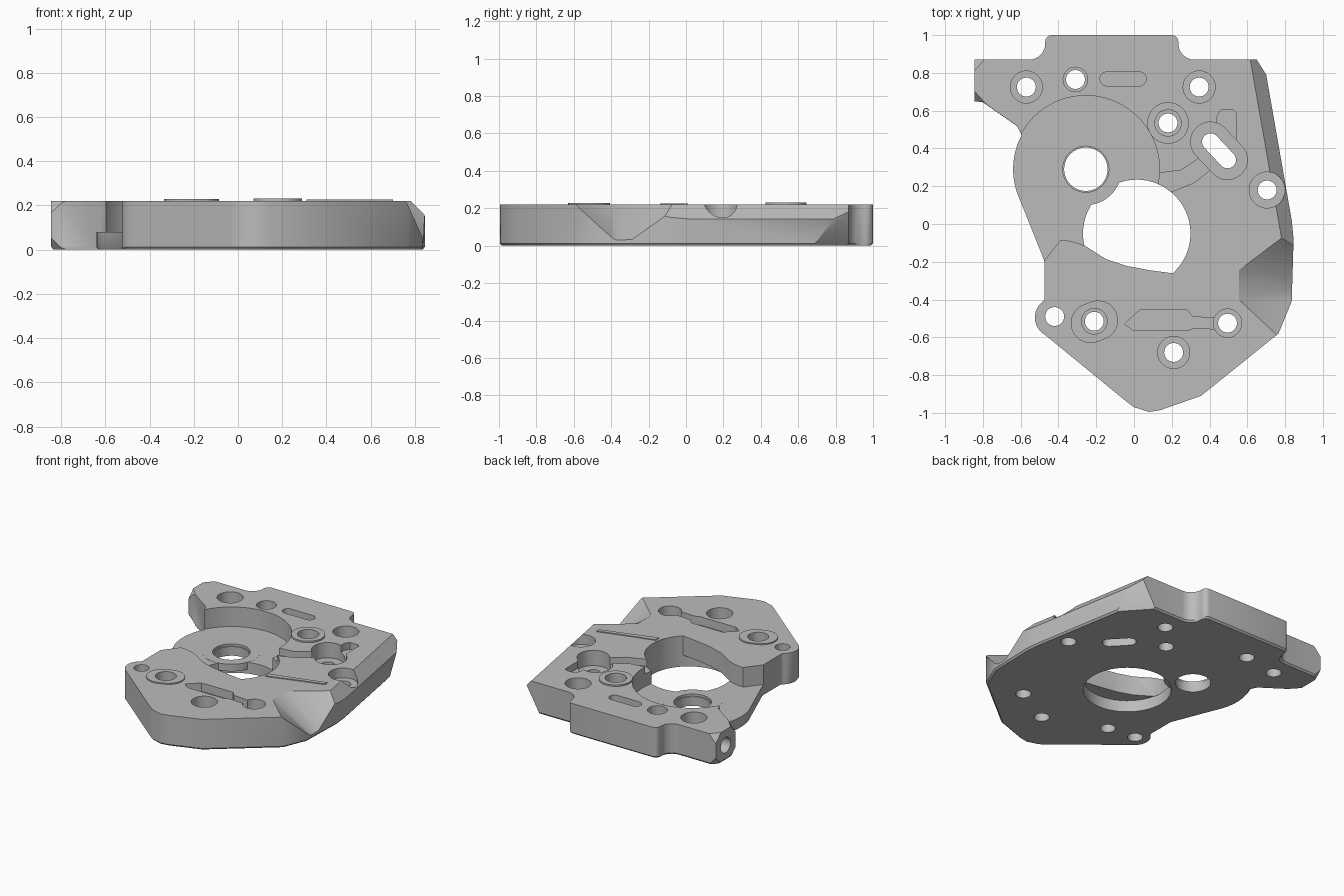
import bpy, bmesh, math
from mathutils import Vector

cube = bpy.data.objects.get("Cube")
if cube:
    bpy.data.objects.remove(cube, do_unlink=True)

TOP, FLOOR = 0.22, 0.08

grey = bpy.data.materials.new("machined_grey")
grey.use_nodes = True
colour = (0.5, 0.5, 0.5, 1)
grey.diffuse_color = colour
grey.node_tree.nodes["Principled BSDF"].inputs["Base Color"].default_value = colour


def make_object(name, bm):
    bmesh.ops.recalc_face_normals(bm, faces=bm.faces)
    mesh = bpy.data.meshes.new(name)
    bm.to_mesh(mesh)
    bm.free()
    mesh.materials.append(grey)
    obj = bpy.data.objects.new(name, mesh)
    bpy.context.collection.objects.link(obj)
    return obj


def arc(x, y, r, start=0, end=360, n=40):
    full = end - start == 360
    count = n if full else n + 1
    angles = [math.radians(start + (end - start) * i / n) for i in range(count)]
    return [(x + r * math.cos(a), y + r * math.sin(a)) for a in angles]


def slot(a, b, r):
    d = math.degrees(math.atan2(b[1] - a[1], b[0] - a[0]))
    return arc(*b, r, d - 90, d + 90, 16) + arc(*a, r, d + 90, d + 270, 16)


def prism_mesh(points, z0, z1, lower_scale=1.0, rim=0.0):
    """Extrude a closed profile, with an optional chamfered lower rim."""
    bm = bmesh.new()
    levels = [(z0, lower_scale)] + ([(z0 + rim, 1)] if rim else []) + [(z1, 1)]
    rings = [[bm.verts.new((x * s, y * s, z)) for x, y in points] for z, s in levels]
    bm.faces.new(rings[0][::-1])
    bm.faces.new(rings[-1])
    for low, high in zip(rings, rings[1:]):
        for i in range(len(points)):
            j = (i + 1) % len(points)
            bm.faces.new((low[i], low[j], high[j], high[i]))
    return bm


def hull(name, points):
    bm = bmesh.new()
    for p in points:
        bm.verts.new(p)
    result = bmesh.ops.convex_hull(bm, input=bm.verts)
    loose = [g for g in result["geom_interior"] if isinstance(g, bmesh.types.BMVert)]
    bmesh.ops.delete(bm, geom=loose, context="VERTS")
    return make_object(name, bm)


# Plate outline, counterclockwise from the front point
outline = [(0.0, -0.97), (0.08, -0.995), (0.14, -0.985), (0.355, -0.91), (0.765, -0.58),
           (0.835, -0.41), (0.845, -0.08), (0.835, 0.02), (0.70, 0.79), (0.65, 0.87)]
outline += arc(0.32, 0.955, 0.085, 270, 180, 8)
outline += arc(0.20, 0.965, 0.035, 0, 90, 4)
outline += arc(-0.435, 0.965, 0.035, 90, 180, 4)
outline += arc(-0.555, 0.955, 0.085, 0, -90, 8)
outline += [(-0.845, 0.87), (-0.845, 0.65), (-0.80, 0.645), (-0.62, 0.52)]
outline += arc(-0.255, 0.29, 0.385, 152, 206, 14)
outline += [(-0.475, -0.195), (-0.475, -0.40)]
outline += arc(-0.42, -0.495, 0.105, 125, 240, 12)
outline += [(-0.04, -0.94)]
bm = prism_mesh(outline, 0, TOP, 0.988, 0.012)

# Sloped left edge and undercut back corner
for point, normal in [((0.74, 0.16, TOP), (0.0788, 0.0138, 0.072)),
                      ((0.72, 0.68, 0), (0.68, 0.62, -0.39))]:
    cut = bmesh.ops.bisect_plane(bm, geom=bm.verts[:] + bm.edges[:] + bm.faces[:],
                                 plane_co=point, plane_no=Vector(normal).normalized(),
                                 clear_outer=True)
    edges = [g for g in cut["geom_cut"] if isinstance(g, bmesh.types.BMEdge)]
    bmesh.ops.edgeloop_fill(bm, edges=edges)
plate = make_object("plate", bm)
helpers = []


def combine(tool, operation="DIFFERENCE"):
    mod = plate.modifiers.new(tool.name, "BOOLEAN")
    mod.operation, mod.solver, mod.object = operation, "EXACT", tool
    tool.hide_render = True
    helpers.append(tool)


def cut(name, points, z0=-0.1, z1=0.3):
    combine(make_object(name, prism_mesh(points, z0, z1)))


def add(name, points, z0, z1):
    combine(make_object(name, prism_mesh(points, z0, z1)), "UNION")


# Round recess and its open lower side
front_curve = [(-0.26, -0.115), (-0.15, -0.185), (-0.04, -0.222), (0.085, -0.245)]
cut("round_recess", arc(-0.255, 0.29, 0.39, n=72), FLOOR)
cut("side_recess", [(-0.72, 0.44), (-0.3, 0.4), (-0.05, 0.2), (0.0, 0.1), (0.2, -0.255)]
    + front_curve[::-1] + [(-0.33, -0.09), (-0.39, -0.085), (-0.475, -0.195), (-0.72, -0.2)],
    FLOOR)

# Main bore, with a ledge over its front side
cut("main_bore_lower", arc(0.015, -0.05, 0.285, n=64), -0.1, FLOOR + 0.002)
cut("main_bore_upper", arc(0.015, -0.05, 0.284, -48, 190, 48) + front_curve, 0.06)
add("bore_collar", arc(-0.255, 0.29, 0.19, n=48), 0.03, FLOOR + 0.001)
cut("small_bore", arc(-0.255, 0.29, 0.115))
cut("small_bore_rim", arc(-0.255, 0.29, 0.122), 0.065)

# Raised pads and ridge
add("back_boss", arc(0.18, 0.535, 0.11), 0.15, 0.231)
add("front_boss", slot((-0.23, -0.525), (-0.19, -0.51), 0.105), 0.15, 0.228)
add("curved_ridge", [(0.31, -0.14), (0.53, -0.07), (0.70, -0.02), (0.70, 0.01),
                     (0.53, -0.04), (0.31, -0.10)], 0.15, 0.226)

# Curved track, slot and shallow pockets
cut("track", [(0.10, 0.18), (0.21, 0.175), (0.32, 0.22), (0.42, 0.3), (0.36, 0.36),
              (0.25, 0.285), (0.10, 0.265)], 0.17)
cut("track_end", [(0.44, 0.44), (0.54, 0.44), (0.54, 0.59), (0.525, 0.605),
                  (0.46, 0.605), (0.44, 0.57)], 0.17)
ends = (0.405, 0.435), (0.495, 0.34)
cut("slot_counterbore", slot(*ends, 0.105), 0.11)
cut("slot_hole", slot(*ends, 0.045))
cut("back_pocket", slot((-0.143, 0.768), (0.028, 0.768), 0.037), 0.17)
cut("front_pocket", [(-0.05, -0.53), (0.0, -0.565), (0.28, -0.565), (0.32, -0.55), (0.5, -0.56),
                     (0.5, -0.505), (0.31, -0.49), (0.28, -0.455), (0.03, -0.455)], 0.16)

# Screw holes: x, y, counterbore radius and floor height
for i, (x, y, wide, floor) in enumerate([
        (-0.57, 0.725, 0.085, 0.12), (-0.31, 0.765, 0.065, 0.14), (0.345, 0.725, 0.085, 0.12),
        (0.18, 0.535, 0.07, 0.14), (0.705, 0.18, 0.095, 0.15), (-0.42, -0.49, 0, 0),
        (-0.21, -0.515, 0.068, 0.14), (0.21, -0.68, 0.085, 0.12), (0.495, -0.525, 0.075, 0.12)]):
    if wide:
        cut(f"counterbore_{i}", arc(x, y, wide), floor)
    cut(f"screw_hole_{i}", arc(x, y, 0.05))

# Sloped notch in the left edge
notch = [(0.555, -0.245), (0.555, -0.40), (0.92, -0.74), (0.92, 0.03)]
combine(hull("edge_notch", [(x, y, z) for x, y in notch for z in (TOP, 0.3)]
             + [(0.92, -0.30, -0.02), (0.92, -0.37, -0.025)]))

# Arm end: four clipped corners and a cross hole
for y, sy in ((0.87, 1), (0.645, -1)):
    for z, sz in ((TOP, 1), (0, -1)):
        corner = Vector((-0.845, y, z)) + Vector((-0.02, 0.02 * sy, 0.02 * sz))
        steps = (0.11, 0, 0), (0, -0.12 * sy, 0), (0, 0, -0.12 * sz)
        combine(hull("corner_clip", [corner] + [corner + Vector(s) for s in steps]))
bm = bmesh.new()
bmesh.ops.create_cone(bm, cap_ends=True, segments=32, radius1=0.055, radius2=0.055, depth=0.24)
cross = make_object("cross_hole", bm)
cross.rotation_euler.y = math.pi / 2
cross.location = (-0.82, 0.76, 0.11)
combine(cross)

# Bake the cuts, remove the helpers and shade
bpy.context.view_layer.update()
baked = bpy.data.meshes.new_from_object(plate.evaluated_get(bpy.context.evaluated_depsgraph_get()))
plate.modifiers.clear()
plate.data = baked
baked.materials.clear()
baked.materials.append(grey)
baked.polygons.foreach_set("material_index", [0] * len(baked.polygons))
for tool in helpers:
    bpy.data.objects.remove(tool, do_unlink=True)
bpy.ops.object.select_all(action="DESELECT")
plate.select_set(True)
bpy.context.view_layer.objects.active = plate
bpy.ops.object.shade_smooth_by_angle(angle=math.radians(30))
